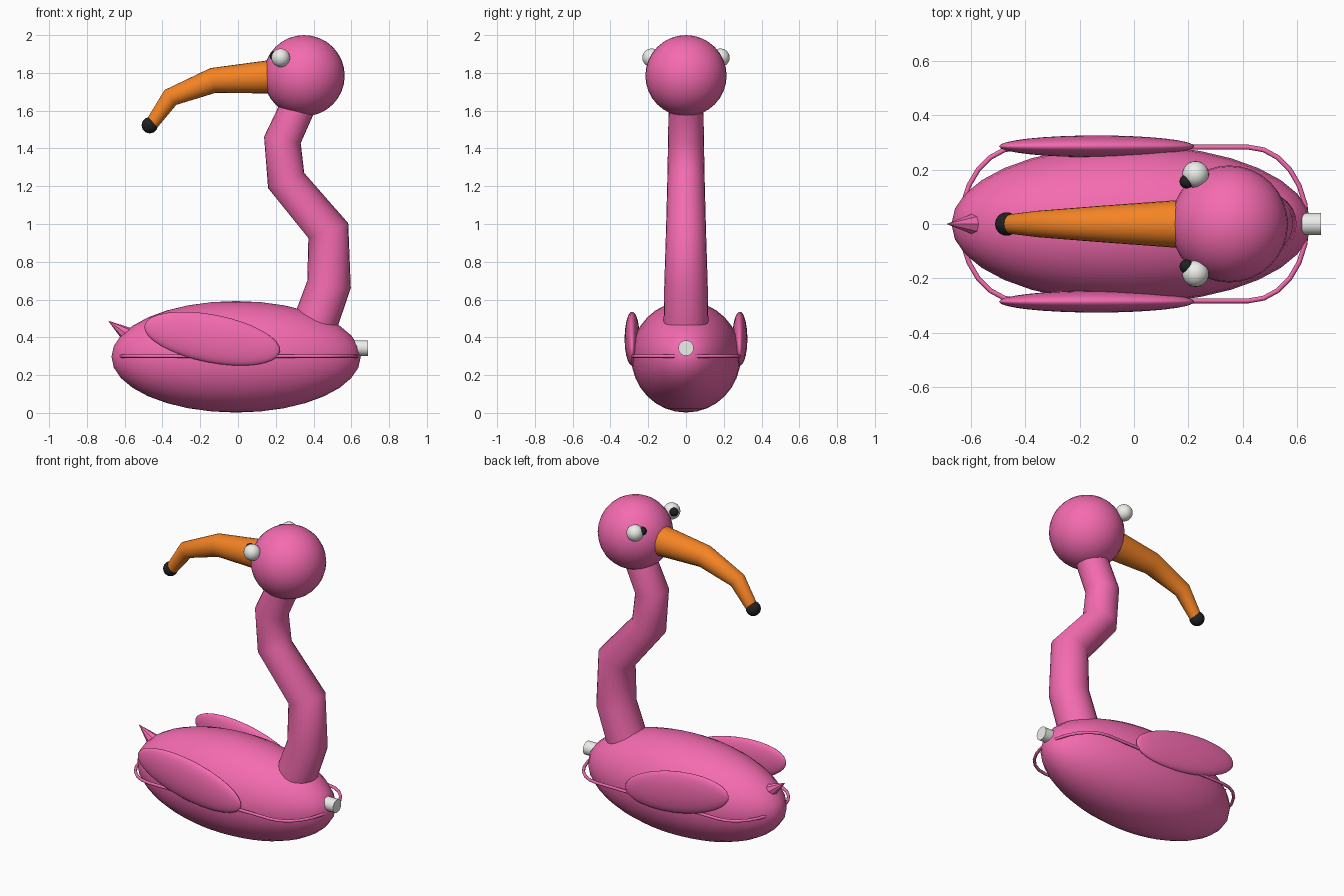
import bpy, bmesh, math
from mathutils import Vector

if "Cube" in bpy.data.objects:
    bpy.data.objects.remove(bpy.data.objects["Cube"])


def material(name, rgb):
    m = bpy.data.materials.new(name)
    m.diffuse_color = (*rgb, 1)
    m.use_nodes = True
    m.node_tree.nodes["Principled BSDF"].inputs["Base Color"].default_value = m.diffuse_color
    return m


PINK = material("pink", (0.91, 0.147, 0.434))
ORANGE = material("orange", (0.91, 0.23, 0.018))
BLACK = material("black", (0.015, 0.015, 0.015))
WHITE = material("white", (0.85, 0.85, 0.82))


def finish(ob, name, mat, angle=50):
    ob.name = name
    ob.data.materials.append(mat)
    if angle:
        bpy.context.view_layer.objects.active = ob
        ob.select_set(True)
        bpy.ops.object.shade_smooth_by_angle(angle=math.radians(angle))
        ob.select_set(False)
    return ob


def ellipsoid(name, centre, radii, mat, tilt=0, seg=32, rings=16):
    bpy.ops.mesh.primitive_uv_sphere_add(segments=seg, ring_count=rings, radius=1,
                                         location=centre, rotation=(0, tilt, 0))
    ob = bpy.context.object
    ob.scale = radii
    return finish(ob, name, mat)


def cone(name, start, end, r1, r2, mat, sides, angle):
    a, b = Vector(start), Vector(end)
    bpy.ops.mesh.primitive_cone_add(vertices=sides, radius1=r1, radius2=r2,
                                    depth=(b - a).length, location=(a + b) / 2)
    ob = bpy.context.object
    ob.rotation_euler = (b - a).to_track_quat('Z', 'Y').to_euler()
    return finish(ob, name, mat, angle)


def mitred_tube(name, path, mat, sides=24):
    """Tube through (x, z, radius) stations in the y = 0 plane, mitred at bends."""
    pts = [Vector((x, 0, z)) for x, z, r in path]
    dirs = [(b - a).normalized() for a, b in zip(pts, pts[1:])]
    bm = bmesh.new()
    rings = []
    for i, p in enumerate(pts):
        d0, d1 = dirs[max(i - 1, 0)], dirs[min(i, len(dirs) - 1)]
        t = (d0 + d1).normalized()
        across = Vector((t.z, 0, -t.x)) / t.dot(d0)
        r = path[i][2]
        rings.append([bm.verts.new(p + across * (r * math.cos(a)) + Vector((0, r * math.sin(a), 0)))
                      for a in (2 * math.pi * k / sides for k in range(sides))])
    for ra, rb in zip(rings, rings[1:]):
        for k in range(sides):
            n = (k + 1) % sides
            bm.faces.new((ra[k], ra[n], rb[n], rb[k]))
    bm.faces.new(rings[0])
    bm.faces.new(rings[-1])
    bmesh.ops.recalc_face_normals(bm, faces=bm.faces)
    me = bpy.data.meshes.new(name)
    bm.to_mesh(me)
    bm.free()
    ob = bpy.data.objects.new(name, me)
    bpy.context.collection.objects.link(ob)
    return finish(ob, name, mat)


# Body, neck and head
ellipsoid("body", (-0.01, 0, 0.297), (0.66, 0.29, 0.295), PINK)
mitred_tube("neck", [(0.375, 0.38, 0.12), (0.482, 0.68, 0.115), (0.478, 0.965, 0.106),
                     (0.255, 1.23, 0.099), (0.235, 1.445, 0.095), (0.33, 1.65, 0.092)], PINK)
ellipsoid("head", (0.35, 0, 1.785), (0.215, 0.215, 0.215), PINK)

# Curved beak with dark tip
mitred_tube("beak", [(0.22, 1.782, 0.092), (-0.132, 1.76, 0.066),
                     (-0.358, 1.67, 0.048), (-0.46, 1.525, 0.035)], ORANGE)
ellipsoid("beak_tip", (-0.467, 0, 1.523), (0.043, 0.043, 0.043), BLACK, seg=24, rings=12)

# Eyes, pupils and wings on both sides
for side, s in (("left", 1), ("right", -1)):
    ellipsoid(f"eye_{side}", (0.226, 0.182 * s, 1.88), (0.049,) * 3, WHITE, seg=24, rings=12)
    ellipsoid(f"pupil_{side}", (0.193, 0.156 * s, 1.891), (0.026,) * 3, BLACK, seg=16, rings=8)
    ellipsoid(f"wing_{side}", (-0.137, 0.285 * s, 0.393), (0.365, 0.04, 0.127), PINK,
              tilt=math.radians(11))

# Pointed tail and air valve
cone("tail", (-0.555, 0, 0.393), (-0.688, 0, 0.488), 0.053, 0, PINK, 8, 0)
cone("valve", (0.60, 0, 0.343), (0.687, 0, 0.343), 0.041, 0.041, WHITE, 24, 40)

# Cord around the waterline
curve = bpy.data.curves.new("cord", 'CURVE')
curve.dimensions = '3D'
curve.bevel_depth = 0.009
curve.bevel_resolution = 2
loop = [(math.copysign(0.42, sgn) + sgn * 0.215 * math.cos(a), sgn * 0.282 * math.sin(a))
        for sgn in (1, -1) for a in (math.radians(-90 + 15 * k) for k in range(13))]
spline = curve.splines.new('POLY')
spline.points.add(len(loop) - 1)
for point, (x, y) in zip(spline.points, loop):
    point.co = (x, y, 0.3, 1)
spline.use_cyclic_u = True
cord = bpy.data.objects.new("cord", curve)
bpy.context.collection.objects.link(cord)
curve.materials.append(PINK)
